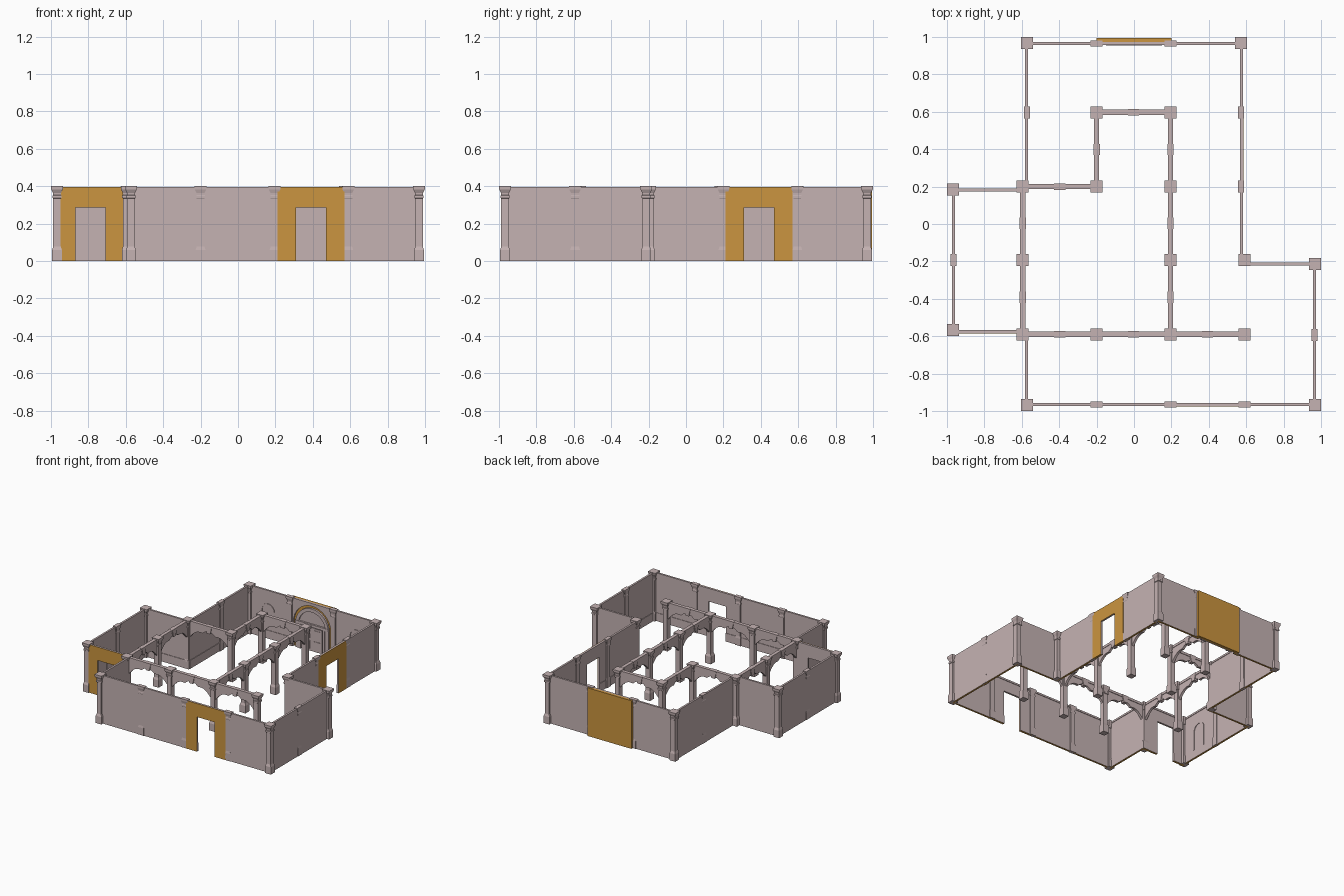
import bpy, bmesh, math
from mathutils import Vector

if "Cube" in bpy.data.objects:
    bpy.data.objects.remove(bpy.data.objects["Cube"])


def material(name, rgb):
    m = bpy.data.materials.new(name)
    m.use_nodes = True
    m.diffuse_color = (*rgb, 1)
    m.node_tree.nodes["Principled BSDF"].inputs["Base Color"].default_value = (*rgb, 1)
    return m


STONE = material("pale rose stone", (0.56, 0.45, 0.45))
GOLD = material("ochre", (0.60, 0.30, 0.05))
H = 0.395      # wall height
T = 0.006      # half wall thickness


def finish(name, bm, mat, gold_base=False):
    bmesh.ops.recalc_face_normals(bm, faces=bm.faces)
    me = bpy.data.meshes.new(name)
    me.materials.append(mat)
    if gold_base:
        me.materials.append(GOLD)
        for f in bm.faces:
            if f.normal.z < -0.9 and f.calc_center_median().z < 0.01:
                f.material_index = 1
    bm.to_mesh(me)
    bm.free()
    ob = bpy.data.objects.new(name, me)
    bpy.context.collection.objects.link(ob)
    return ob


class Run:
    """A straight wall line: u runs along it, w points outward."""
    def __init__(self, a, b):
        self.a = Vector((*a, 0))
        span = Vector((*b, 0)) - self.a
        self.length = span.length
        self.d = span.normalized()
        self.n = Vector((self.d.y, -self.d.x, 0))

    def slab(self, name, outline, w0, w1, mat=STONE, gold_base=False):
        bm = bmesh.new()
        rings = [[bm.verts.new(self.a + self.d * u + self.n * w + Vector((0, 0, z)))
                  for u, z in outline] for w in (w0, w1)]
        bm.faces.new(rings[0])
        bm.faces.new(rings[1])
        for i in range(len(outline)):
            j = (i + 1) % len(outline)
            bm.faces.new((rings[0][i], rings[0][j], rings[1][j], rings[1][i]))
        return finish(name, bm, mat, gold_base)


def rect(u0, u1, z0, z1):
    return [(u0, z0), (u1, z0), (u1, z1), (u0, z1)]


def arch(c, r, spring, base=0.0, n=16):
    arc = [(c - r * math.cos(math.pi * i / n), spring + r * math.sin(math.pi * i / n))
           for i in range(n + 1)]
    return [(c - r, base)] + arc + [(c + r, base)]


def doorway(c):
    return [(c - 0.08, 0), (c - 0.08, 0.285), (c + 0.08, 0.285), (c + 0.08, 0)]


def notched(u0, u1, notch):
    return [(u0, 0)] + notch + [(u1, 0), (u1, H), (u0, H)]


def square_column(name, x, y, sx=1.0, sy=1.0):
    profile = [(0, .026), (.06, .026), (.078, .020), (.335, .020), (.338, .024),
               (.35, .024), (.353, .021), (.365, .022), (.383, .031), (.4, .032)]
    bm = bmesh.new()
    rings = [[bm.verts.new((x + i * h * sx, y + j * h * sy, z))
              for i, j in ((-1, -1), (1, -1), (1, 1), (-1, 1))] for z, h in profile]
    bm.faces.new(rings[0])
    bm.faces.new(rings[-1])
    for lo, hi in zip(rings, rings[1:]):
        for k in range(4):
            m = (k + 1) % 4
            bm.faces.new((lo[k], lo[m], hi[m], hi[k]))
    finish(name, bm, STONE)


# Outer walls, counterclockwise
E = 0.968
corners = [(E, -E), (E, -.213), (.577, -.213), (.577, E), (-.577, E),
           (-.577, .185), (-E, .185), (-E, -.577), (-.577, -.577), (-.577, -E)]
names = ["east_porch_wall", "porch_return_wall", "east_wall", "back_wall", "west_wall",
         "west_wing_back_wall", "west_wing_wall", "west_wing_front_wall",
         "west_return_wall", "front_wall"]
runs = {n: Run(corners[i], corners[(i + 1) % len(corners)]) for i, n in enumerate(names)}

# Door centre along the wall, and half width of its coloured surround
doors = {"east_wall": (.603, .18), "west_wing_front_wall": (.18, .19), "front_wall": (.967, .18)}
PORTAL = .577

for name, run in runs.items():
    L = run.length
    gaps = []
    outline = rect(0, L, 0, H)
    if name in doors:
        c, half = doors[name]
        outline = notched(0, L, doorway(c))
        gaps = [c - .08, c + .08]
        run.slab(name + "_door_surround", notched(c - half, c + half, doorway(c)),
                 T, T + .003, GOLD)
    elif name == "back_wall":
        outline = notched(0, L, arch(PORTAL, .17, .2))
        gaps = [PORTAL - .17, PORTAL + .17]
    run.slab(name, outline, -T, T, STONE, True)
    # Inner plinth, interrupted at openings, and cornice
    stops = [0] + gaps + [L]
    for u0, u1 in zip(stops[::2], stops[1::2]):
        run.slab(name + "_plinth", rect(u0, u1, 0, .068), -T - .004, -T, STONE, True)
    run.slab(name + "_cornice", rect(0, L, .38, H), -T - .004, -T)

# Blind arches on inner wall faces
for name, c in (("back_wall", .177), ("back_wall", .977), ("west_wing_wall", .57)):
    band = arch(c, .06, .225, .07) + arch(c, .052, .225, .07)[::-1]
    runs[name].slab("blind_arch", band, -T - .005, -T)

# Portal in the back wall
back = runs["back_wall"]
back.slab("portal_backing", rect(PORTAL - .2, PORTAL + .2, 0, H), T, .027, GOLD)
back.slab("portal_tympanum", arch(PORTAL, .15, .2), .001, T)
back.slab("portal_arch_ring", arch(PORTAL, .15, .2) + arch(PORTAL, .122, .2)[::-1], -.010, .001)
back.slab("portal_lintel", rect(PORTAL - .15, PORTAL + .15, .2, .222), -.014, .001)
for s in (-1, 1):
    c = PORTAL + s * .046
    back.slab("portal_door_leaf", rect(c - .042, c + .042, 0, .19), -.004, .001)
    for z0, z1 in ((.02, .085), (.105, .175)):
        back.slab("portal_door_panel", rect(c - .026, c + .026, z0, z1), -.008, -.004)
    j = PORTAL + s * .108
    back.slab("portal_jamb", rect(j - .01, j + .01, 0, .2), -.014, .001)

# Columns at the free corners
for x, y in ((E, -E), (E, -.213), (.572, E), (-.572, E), (-E, .185), (-E, -.567), (-.572, -E)):
    square_column("corner_column", x, y)

# Pilasters on the walls
for x, y in ((-.577, .595), (.577, .595), (.577, .2), (-E, -.193), (E, -.593)):
    square_column("wall_pilaster", x - math.copysign(.004, x), y, .5, 1)
for x, y in ((-.2, E), (.195, E), (-.2, -E), (.195, -E), (.59, -E)):
    square_column("wall_pilaster", x, y - math.copysign(.004, y), 1, .5)

# Inner pillars on a regular bay grid
X = [-.595, -.2, .195, .59]
Y = [-.59, -.193, .2, .597]
for i, j in ((0, 0), (1, 0), (2, 0), (3, 0), (0, 1), (2, 1), (3, 1),
             (0, 2), (1, 2), (2, 2), (1, 3), (2, 3)):
    square_column("inner_pillar", X[i], Y[j])

# Scalloped arches between the pillars
bays = [((0, 0), (1, 0)), ((1, 0), (2, 0)), ((2, 0), (3, 0)), ((0, 0), (0, 1)),
        ((0, 1), (0, 2)), ((0, 2), (1, 2)), ((1, 2), (1, 3)), ((1, 3), (2, 3)),
        ((2, 3), (2, 2)), ((2, 2), (2, 1)), ((2, 1), (2, 0))]
for (i, j), (k, m) in bays:
    run = Run((X[i], Y[j]), (X[k], Y[m]))
    L, n = run.length, 30
    under = []
    for s in range(n + 1):
        t = s / n
        z = .255 + .075 * math.sin(math.pi * t) + .02 * abs(math.sin(3 * math.pi * t))
        under.append((.018 + t * (L - .036), z))
    run.slab("scalloped_arch", under + [(L - .018, .39), (.018, .39)], -.010, .010)
    run.slab("arch_top_rail", rect(.02, L - .02, .375, .395), -.014, .014)
    mid = L / 2
    run.slab("arch_keystone", [(mid - .015, .335), (mid + .015, .335),
                               (mid + .03, .396), (mid - .03, .396)], -.017, .017)
